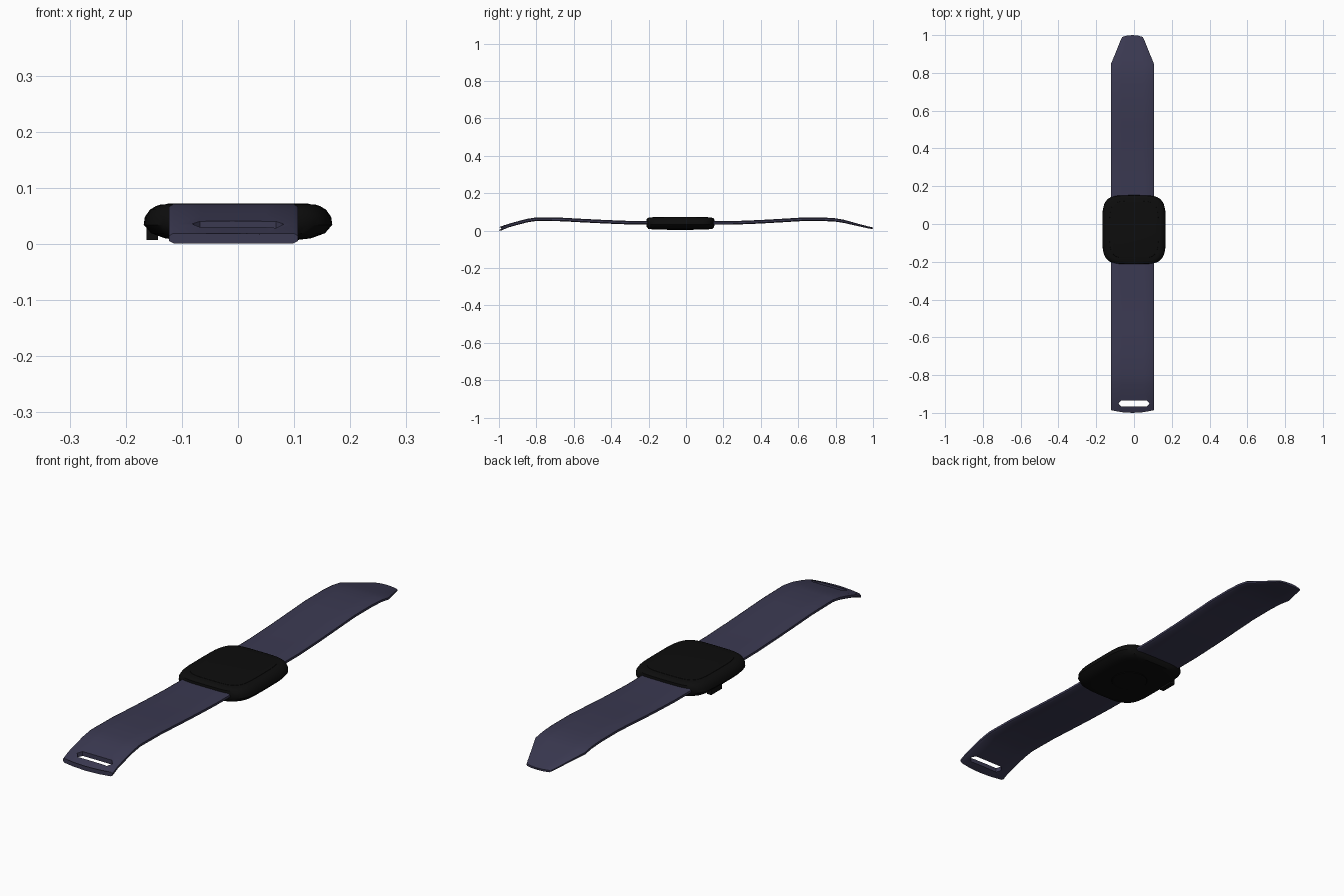
import bpy, bmesh, math

if "Cube" in bpy.data.objects:
    bpy.data.objects.remove(bpy.data.objects["Cube"])


def material(name, rgb):
    m = bpy.data.materials.new(name)
    m.diffuse_color = (*rgb, 1)
    m.use_nodes = True
    m.node_tree.nodes["Principled BSDF"].inputs["Base Color"].default_value = m.diffuse_color
    return m


STRAP = material("dark indigo rubber", (0.043, 0.041, 0.083))
BLACK = material("black casing", (0.004, 0.004, 0.004))


def make(name, bm, mat, smooth=35):
    bmesh.ops.recalc_face_normals(bm, faces=bm.faces)
    me = bpy.data.meshes.new(name)
    bm.to_mesh(me)
    bm.free()
    ob = bpy.data.objects.new(name, me)
    bpy.context.collection.objects.link(ob)
    if mat:
        me.materials.append(mat)
    bpy.ops.object.select_all(action='DESELECT')
    ob.select_set(True)
    bpy.context.view_layer.objects.active = ob
    if smooth:
        bpy.ops.object.shade_smooth_by_angle(angle=math.radians(smooth))
    return ob


def loft(rings):
    """Closed rings of points joined with quads and capped at both ends."""
    bm = bmesh.new()
    vs = [[bm.verts.new(p) for p in r] for r in rings]
    n = len(vs[0])
    for a, b in zip(vs, vs[1:]):
        for i in range(n):
            j = (i + 1) % n
            bm.faces.new((a[i], a[j], b[j], b[i]))
    bm.faces.new(vs[0])
    bm.faces.new(vs[-1])
    return bm


def squircle(rx, ry, z, cy=-0.03, e=4.5, n=48):
    pts = []
    for i in range(n):
        t = 2 * math.pi * i / n
        c, s = math.cos(t), math.sin(t)
        pts.append((rx * math.copysign(abs(c) ** (2 / e), c),
                    cy + ry * math.copysign(abs(s) ** (2 / e), s), z))
    return pts


# Watch case, rounded strongly on the left and right, flatter at the strap ends
case = [(0.007, 0.105, 0.150), (0.010, 0.130, 0.172), (0.019, 0.155, 0.180),
        (0.034, 0.168, 0.183), (0.048, 0.166, 0.183), (0.061, 0.157, 0.181),
        (0.067, 0.147, 0.175), (0.070, 0.138, 0.166)]
make("watch_case", loft([squircle(x, y, z) for z, x, y in case]), BLACK)

# Glass on top and sensor bump underneath
make("screen_glass", loft([squircle(x, y, z) for z, x, y in
     [(0.068, 0.130, 0.152), (0.071, 0.129, 0.151), (0.072, 0.124, 0.146)]]), BLACK)
make("sensor_bump", loft([squircle(r, r, z, e=2) for z, r in
     [(0.003, 0.060), (0.005, 0.072), (0.010, 0.076)]]), BLACK)

# Small side button on the left lower edge
bm = bmesh.new()
bmesh.ops.create_cube(bm, size=1)
bmesh.ops.scale(bm, vec=(0.02, 0.07, 0.022), verts=bm.verts)
bmesh.ops.translate(bm, vec=(-0.153, 0.03, 0.018), verts=bm.verts)
make("side_button", bm, BLACK, 0)


# Straps: sections along y, (y, top z, thickness, half width, end bulge)
def strap(name, stations):
    cols = [-1, -0.93, -0.5, 0, 0.5, 0.93, 1]
    rings = []
    for y, z, t, w, bulge in stations:
        top, bot = [], []
        for u in cols:
            drop = t * 0.25 if abs(u) == 1 else 0
            yy = y + bulge * (1 - u * u)
            top.append((-0.008 + u * w, yy, z - drop))
            bot.append((-0.008 + u * w, yy, z - t + drop))
        rings.append(top + bot[::-1])
    return make(name, loft(rings), STRAP)


W = 0.115
strap("tip_strap", [
    (0.11, 0.051, 0.019, W, 0), (0.25, 0.051, 0.019, W, 0), (0.40, 0.057, 0.019, W, 0),
    (0.52, 0.064, 0.019, W, 0), (0.62, 0.070, 0.019, W, 0), (0.74, 0.070, 0.019, W, 0),
    (0.80, 0.066, 0.018, W, 0), (0.845, 0.058, 0.017, W, 0), (0.92, 0.037, 0.013, 0.084, 0),
    (0.97, 0.023, 0.010, 0.064, 0.003), (0.99, 0.017, 0.008, 0.055, 0.010)])
slot_strap = strap("slot_strap", [
    (-0.17, 0.051, 0.019, W, 0), (-0.30, 0.052, 0.019, W, 0), (-0.43, 0.057, 0.019, W, 0),
    (-0.55, 0.063, 0.019, W, 0), (-0.66, 0.069, 0.019, W, 0), (-0.80, 0.071, 0.019, W, 0),
    (-0.85, 0.063, 0.019, W, 0), (-0.90, 0.050, 0.019, W, 0), (-0.95, 0.035, 0.018, W, -0.004),
    (-0.985, 0.019, 0.018, W, -0.015)])

# Slot cut near the end of the strap
outline = [(-0.082, -0.95), (-0.068, -0.967), (0.068, -0.967),
           (0.082, -0.95), (0.068, -0.934), (-0.068, -0.934)]
cutter = make("slot_cutter", loft([[(x, y, z) for x, y in outline] for z in (-0.1, 0.2)]), None, 0)
cutter.hide_render = True
bpy.context.view_layer.objects.active = slot_strap
mod = slot_strap.modifiers.new("slot", 'BOOLEAN')
mod.operation = 'DIFFERENCE'
mod.solver = 'EXACT'
mod.object = cutter
bpy.ops.object.modifier_apply(modifier=mod.name)
bpy.data.objects.remove(cutter)
